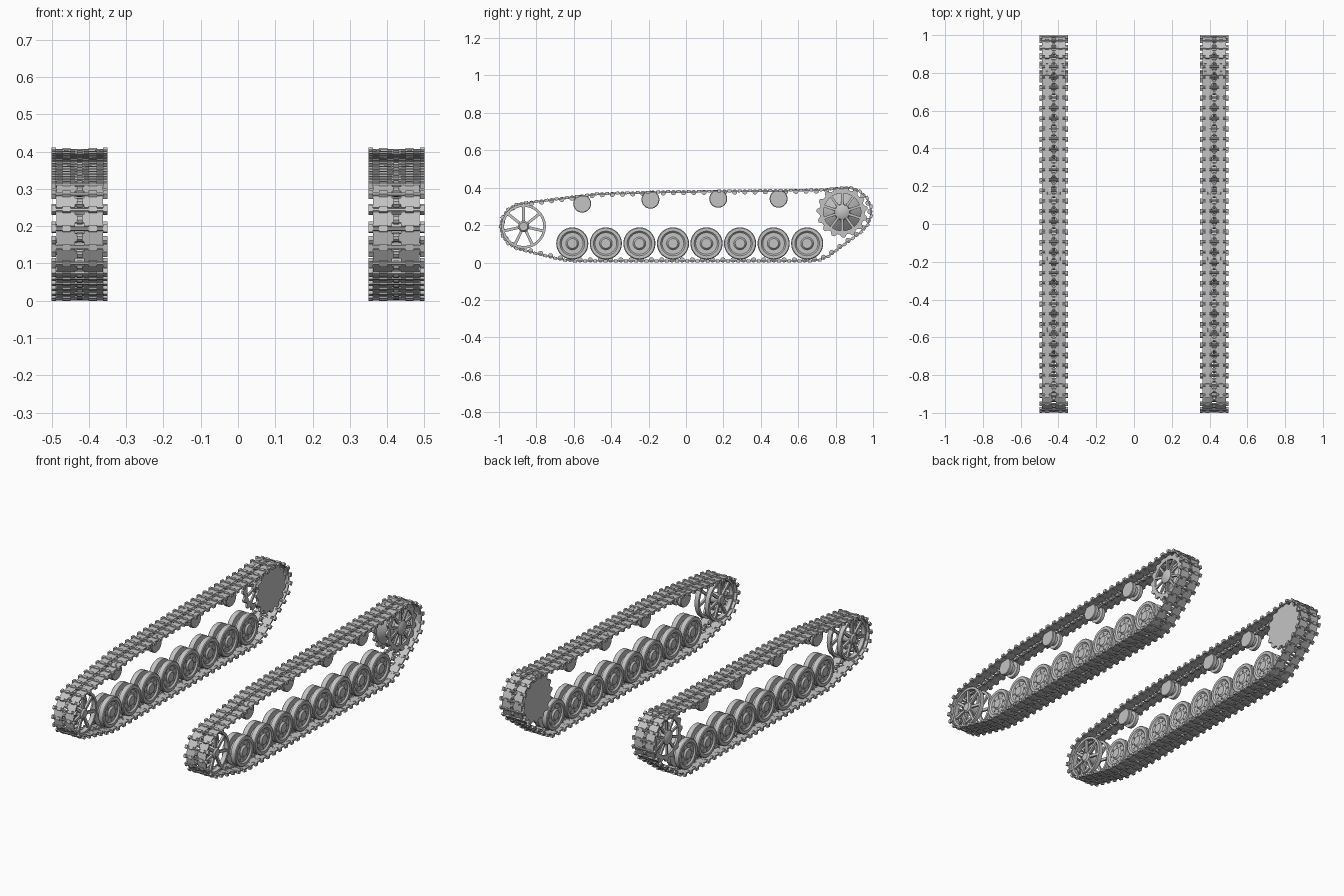
import bpy, bmesh, math
from mathutils import Matrix, Vector

cube = bpy.data.objects.get("Cube")
if cube:
    bpy.data.objects.remove(cube, do_unlink=True)

MID = 0.425      # centre of one track across x
LINKS = 80

steel = bpy.data.materials.new("bare_steel_grey")
steel.use_nodes = True
steel.diffuse_color = (0.55, 0.55, 0.55, 1)
steel.node_tree.nodes["Principled BSDF"].inputs["Base Color"].default_value = (0.55, 0.55, 0.55, 1)


def finish(name, bm):
    """Turn the mesh into an object mirrored to the other side."""
    bmesh.ops.remove_doubles(bm, verts=bm.verts, dist=0.00001)
    bmesh.ops.recalc_face_normals(bm, faces=bm.faces)
    for f in bm.faces:
        f.smooth = True
    mesh = bpy.data.meshes.new(name)
    bm.to_mesh(mesh)
    bm.free()
    mesh.set_sharp_from_angle(angle=math.radians(32))
    mesh.materials.append(steel)
    ob = bpy.data.objects.new(name, mesh)
    bpy.context.collection.objects.link(ob)
    mirror = ob.modifiers.new("other_side", 'MIRROR')
    mirror.use_axis = (True, False, False)
    mirror.use_mirror_merge = False


def lathe(bm, y, z, profile, n=32, closed=False, tooth=0):
    """Revolve (x, radius) points about an axle; the widest points may carry teeth."""
    widest = max(r for _, r in profile)
    rings = []
    for x, r in profile:
        ring = []
        for i in range(n):
            a = math.tau * i / n
            rr = r + (tooth if r == widest and i % 4 in (1, 2) else 0)
            ring.append(bm.verts.new((MID + x, y + rr * math.cos(a), z + rr * math.sin(a))))
        rings.append(ring)
    pairs = list(zip(rings, rings[1:]))
    if closed:
        pairs.append((rings[-1], rings[0]))
    for p, q in pairs:
        for i in range(n):
            j = (i + 1) % n
            bm.faces.new((p[i], p[j], q[j], q[i]))


def box(bm, frame, centre, size):
    m = frame @ Matrix.Translation(centre) @ Matrix.Diagonal((*size, 1))
    bmesh.ops.create_cube(bm, size=1, matrix=m)


def rod(bm, frame, centre, radius, length, n):
    """Cylinder lying across the track."""
    m = frame @ Matrix.Translation(centre) @ Matrix.Rotation(math.pi / 2, 4, 'Y')
    bmesh.ops.create_cone(bm, cap_ends=True, segments=n, radius1=radius,
                          radius2=radius, depth=length, matrix=m)


def spokes(bm, y, z, x, r0, r1, count, width, depth, phase=0.0):
    for k in range(count):
        frame = Matrix.Translation((MID + x, y, z)) @ Matrix.Rotation(math.tau * k / count + phase, 4, 'X')
        box(bm, frame, (0, 0, (r0 + r1) / 2), (depth, width, r1 - r0))


def arc(y, z, r, a0, a1, steps=24):
    angles = [math.radians(a0 + (a1 - a0) * i / steps) for i in range(steps + 1)]
    return [Vector((y + r * math.cos(a), z + r * math.sin(a))) for a in angles]


# Track path, running over the top from the back to the front
path = arc(0.86, 0.27, 0.14, -55, 98)
path += [Vector(p) for p in ((0.72, 0.396), (-0.1, 0.387), (-0.47, 0.376))]
path += arc(-0.868, 0.193, 0.132, 100, 258)
path += [Vector(p) for p in ((-0.68, 0.01), (-0.62, 0), (0.7, 0), (0.755, 0.018))]
path.append(path[0].copy())
lengths = [(b - a).length for a, b in zip(path, path[1:])]
pitch = sum(lengths) / LINKS


def along(d):
    d %= sum(lengths)
    for a, b, l in zip(path, path[1:], lengths):
        if d <= l:
            return a.lerp(b, d / l)
        d -= l
    return path[-1]


# Track links: plates with slots, hinge pins, end lugs and guide horns
bm = bmesh.new()
for k in range(LINKS):
    a, b = along(k * pitch), along((k + 1) * pitch)
    mid = (a + b) / 2
    t = (b - a).normalized()
    frame = Matrix(((1, 0, 0, MID), (0, t.x, t.y, mid.x), (0, t.y, -t.x, mid.y), (0, 0, 0, 1)))
    for s in (-1, 1):
        box(bm, frame, (s * 0.037, 0, -0.009), (0.05, pitch * 0.74, 0.008))
        box(bm, frame, (s * 0.069, pitch / 2, -0.008), (0.012, 0.02, 0.015))
        box(bm, frame, (s * 0.035, pitch / 2, -0.007), (0.022, 0.018, 0.013))
    box(bm, frame, (0, 0, -0.009), (0.026, pitch * 0.4, 0.008))
    rod(bm, frame, (0, pitch / 2, -0.007), 0.006, 0.149, 8)
    rod(bm, frame, (0, 0, -0.014), 0.014, 0.014, 10)
finish("track_links", bm)

# Road wheels: paired discs with a groove, dished faces and bolts
half = [(0.046, 0), (0.046, 0.026), (0.037, 0.034), (0.037, 0.058), (0.045, 0.066),
        (0.045, 0.082), (0.041, 0.086), (0.014, 0.086), (0.012, 0.055)]
wheel = half + [(-x, r) for x, r in reversed(half)]
bm = bmesh.new()
for k in range(8):
    y, z = -0.608 + k * 0.1794, 0.102
    lathe(bm, y, z, wheel, 32)
    for j in range(8):
        a = math.tau * j / 8
        for s in (-1, 1):
            frame = Matrix.Translation((MID + s * 0.038, y + 0.046 * math.cos(a), z + 0.046 * math.sin(a)))
            rod(bm, frame, (0, 0, 0), 0.005, 0.006, 6)
finish("road_wheels", bm)

# Return rollers
half = [(0.036, 0), (0.036, 0.045), (0.033, 0.048), (0.014, 0.048), (0.012, 0.03)]
roller = half + [(-x, r) for x, r in reversed(half)]
bm = bmesh.new()
for y, z in ((-0.555, 0.315), (-0.19, 0.336), (0.172, 0.341), (0.495, 0.341)):
    lathe(bm, y, z, roller, 24)
finish("return_rollers", bm)

# Front idler: twin spoked rims on one hub
bm = bmesh.new()
y, z = -0.868, 0.193
for s in (-1, 1):
    rim = [(s * 0.02, 0.105), (s * 0.045, 0.105), (s * 0.045, 0.119), (s * 0.02, 0.119)]
    lathe(bm, y, z, rim, 28, closed=True)
    spokes(bm, y, z, s * 0.035, 0.02, 0.108, 7, 0.015, 0.012)
lathe(bm, y, z, [(-0.05, 0), (-0.05, 0.022), (-0.042, 0.03), (0.042, 0.03), (0.05, 0.022), (0.05, 0)], 20)
finish("front_idler", bm)

# Drive sprocket: solid inner plate, cone, spoked outer ring, domed hub
bm = bmesh.new()
y, z = 0.835, 0.27
lathe(bm, y, z, [(-0.055, 0), (-0.055, 0.121), (-0.041, 0.121), (-0.041, 0)], 60, tooth=0.016)
ring = [(0.03, 0.1), (0.042, 0.1), (0.042, 0.121), (0.03, 0.121)]
lathe(bm, y, z, ring, 60, closed=True, tooth=0.016)
lathe(bm, y, z, [(-0.041, 0.112), (-0.005, 0.075), (0.02, 0.042), (0.046, 0.04),
                 (0.053, 0.028), (0.056, 0)], 32)
spokes(bm, y, z, 0.036, 0.03, 0.104, 10, 0.013, 0.01)
finish("drive_sprocket", bm)
